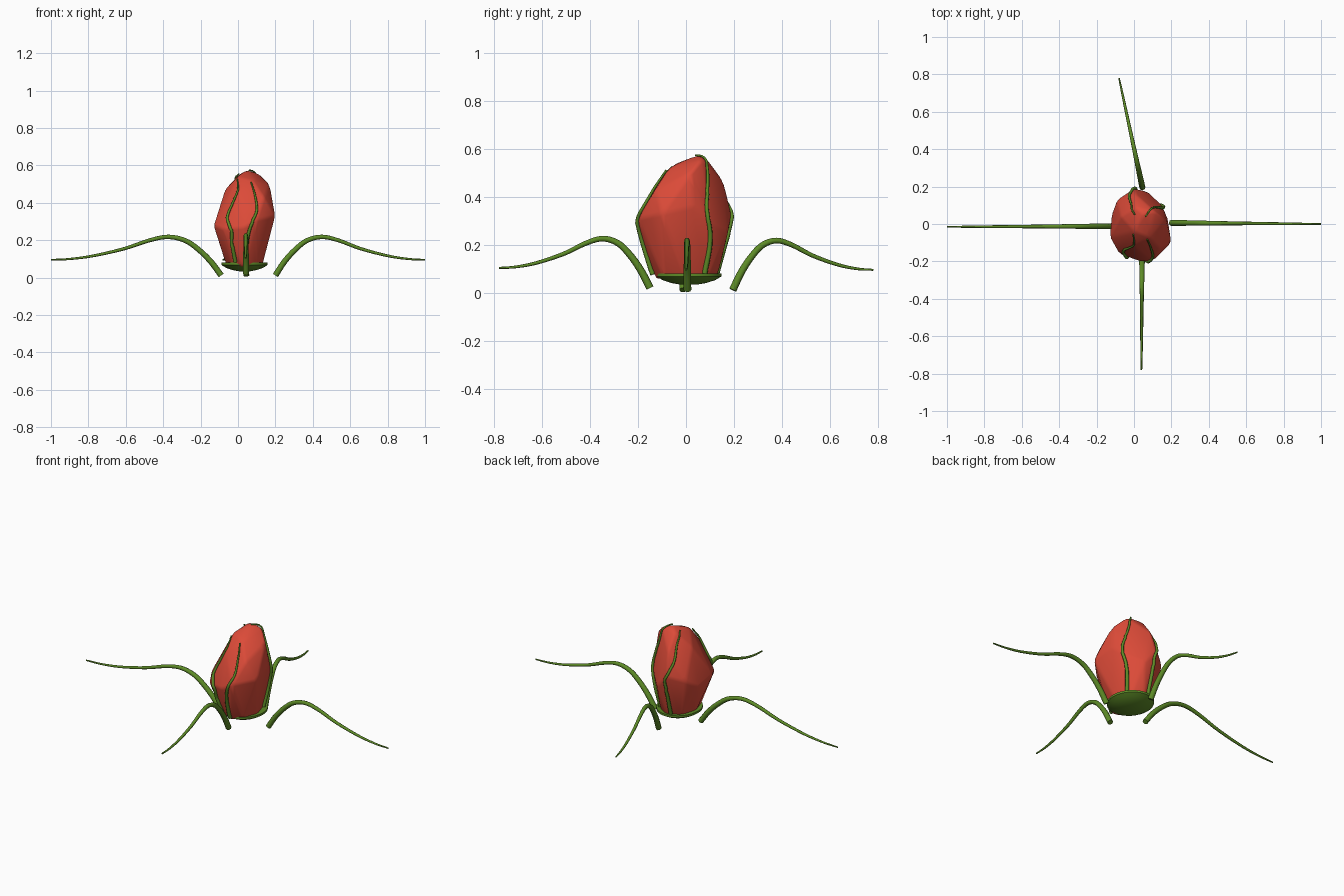
import bpy, bmesh, math
from mathutils import Vector
from mathutils.bvhtree import BVHTree

if "Cube" in bpy.data.objects:
    bpy.data.objects.remove(bpy.data.objects["Cube"])


def material(name, rgb):
    m = bpy.data.materials.new(name)
    m.diffuse_color = (*rgb, 1)
    m.use_nodes = True
    m.node_tree.nodes["Principled BSDF"].inputs["Base Color"].default_value = m.diffuse_color
    return m


RED = material("bulb red", (0.72, 0.07, 0.04))
GREEN = material("stem green", (0.11, 0.26, 0.02))


def add_object(name, data, mat):
    ob = bpy.data.objects.new(name, data)
    bpy.context.collection.objects.link(ob)
    data.materials.append(mat)
    return ob


def smooth_path(pts, steps=6):
    """Catmull-Rom curve through the points."""
    p = [Vector(q) for q in pts]
    p = [2 * p[0] - p[1]] + p + [2 * p[-1] - p[-2]]
    out = []
    for a, b, c, d in zip(p, p[1:], p[2:], p[3:]):
        for i in range(steps):
            t = i / steps
            out.append(0.5 * (2 * b + (c - a) * t + (2 * a - 5 * b + 4 * c - d) * t ** 2
                              + (3 * b - a - 3 * c + d) * t ** 3))
    return out + [p[-2]]


def tube(name, pts, r0, r1, power, mat):
    """Round tube tapering from r0 to r1 along the path."""
    cu = bpy.data.curves.new(name, 'CURVE')
    cu.dimensions = '3D'
    cu.bevel_depth = 1.0
    cu.bevel_resolution = 2
    cu.use_fill_caps = True
    sp = cu.splines.new('POLY')
    sp.points.add(len(pts) - 1)
    for i, q in enumerate(pts):
        t = i / (len(pts) - 1)
        sp.points[i].co = (*q, 1)
        sp.points[i].radius = r0 + (r1 - r0) * t ** power
    ob = add_object(name, cu, mat)
    bpy.ops.object.select_all(action='DESELECT')
    ob.select_set(True)
    bpy.context.view_layer.objects.active = ob
    bpy.ops.object.convert(target='MESH')
    bpy.ops.object.shade_smooth_by_angle(angle=math.radians(50))


# Faceted bulb: convex hull of its corners, softened with a bevel
corners = [
    (-0.13, -0.07, 0.28), (-0.08, -0.16, 0.26), (0.03, -0.20, 0.27), (0.10, -0.20, 0.31),
    (0.20, -0.10, 0.33), (0.18, 0.03, 0.36), (0.15, 0.10, 0.30), (0.07, 0.175, 0.25),
    (0.00, 0.19, 0.33), (-0.09, 0.13, 0.30), (-0.12, 0.05, 0.25),
    (0.05, 0.05, 0.575), (0.11, 0.07, 0.56), (0.17, 0.02, 0.50), (0.08, -0.07, 0.52),
    (0.00, -0.04, 0.54), (-0.07, 0.04, 0.47), (0.01, 0.16, 0.46), (0.01, 0.09, 0.555),
    (0.00, -0.12, 0.45), (0.14, -0.13, 0.43)]
corners += [(0.035 + 0.095 * math.cos(a * math.tau / 8), 0.13 * math.sin(a * math.tau / 8), 0.06)
            for a in range(8)]
bm = bmesh.new()
for c in corners:
    bm.verts.new(c)
res = bmesh.ops.convex_hull(bm, input=bm.verts[:])
loose = [v for v in bm.verts if not v.link_faces]
bmesh.ops.delete(bm, geom=loose, context='VERTS')
bmesh.ops.dissolve_limit(bm, angle_limit=math.radians(8), verts=bm.verts[:], edges=bm.edges[:])
bmesh.ops.recalc_face_normals(bm, faces=bm.faces[:])
surface = BVHTree.FromBMesh(bm)
for f in bm.faces:
    f.smooth = True
me = bpy.data.meshes.new("bulb")
bm.to_mesh(me)
bm.free()
bulb = add_object("bulb", me, RED)
bev = bulb.modifiers.new("soft edges", 'BEVEL')
bev.width = 0.012
bev.segments = 2
bev.limit_method = 'NONE'

# Shallow cup under the bulb: lathed profile, slightly oval
profile = [(0.03, 0.034), (0.07, 0.041), (0.105, 0.053), (0.13, 0.068), (0.13, 0.080), (0.09, 0.076)]
bm = bmesh.new()
N = 32
rings = [[bm.verts.new((0.035 + r * 0.95 * math.cos(i * math.tau / N),
                        0.012 + r * 1.04 * math.sin(i * math.tau / N), z)) for i in range(N)]
         for r, z in profile]
for a, b in zip(rings, rings[1:]):
    for i in range(N):
        j = (i + 1) % N
        bm.faces.new((a[i], a[j], b[j], b[i]))
bm.faces.new(rings[0][::-1])
bm.faces.new(rings[-1])
bmesh.ops.recalc_face_normals(bm, faces=bm.faces[:])
me = bpy.data.meshes.new("cup")
bm.to_mesh(me)
bm.free()
cup = add_object("cup", me, GREEN)
bpy.context.view_layer.objects.active = cup
cup.select_set(True)
bpy.ops.object.shade_smooth_by_angle(angle=math.radians(35))

# Four arched root legs sharing one profile (fraction along, height)
arch = [(0, 0.012), (0.06, 0.085), (0.13, 0.148), (0.21, 0.198), (0.31, 0.218),
        (0.42, 0.20), (0.57, 0.155), (0.75, 0.117), (0.89, 0.10), (1, 0.096)]
legs = {"left_leg": ((-0.09, -0.012), (-1.0, -0.015), 0.0),
        "right_leg": ((0.20, 0.006), (1.0, 0.0), 0.0),
        "front_leg": ((0.043, -0.15), (0.04, -0.78), 0.008),
        "back_leg": ((0.045, 0.195), (-0.08, 0.78), 0.0)}
for name, (a, b, dz) in legs.items():
    pts = [(a[0] + (b[0] - a[0]) * t, a[1] + (b[1] - a[1]) * t, z + dz) for t, z in arch]
    tube(name, smooth_path(pts), 0.016, 0.004, 1.3, GREEN)

# Thin vines hugging the bulb
vines = {
    "front_left_vine": [(-.02, -.13, .08), (-.04, -.17, .17), (-.04, -.19, .25), (-.065, -.15, .34),
                        (-.03, -.13, .40), (0, -.11, .47), (-.01, -.06, .53)],
    "front_right_vine": [(.04, -.13, .08), (.05, -.18, .2), (.07, -.2, .28), (.10, -.18, .36),
                         (.09, -.12, .44), (.07, -.08, .51)],
    "right_vine": [(.12, .08, .08), (.15, .105, .22), (.16, .09, .35), (.14, .115, .47),
                   (.11, .10, .54), (.06, .04, .575)],
    "back_vine": [(.01, .13, .08), (0, .18, .2), (.01, .19, .3), (-.03, .15, .42),
                  (-.02, .11, .5), (0, .05, .56)]}
for name, pts in vines.items():
    hug = []
    for p in smooth_path(pts):
        co, no, _, _ = surface.find_nearest(p)
        hug.append(co + no * 0.005)
    tube(name, hug, 0.011, 0.004, 1.0, GREEN)
